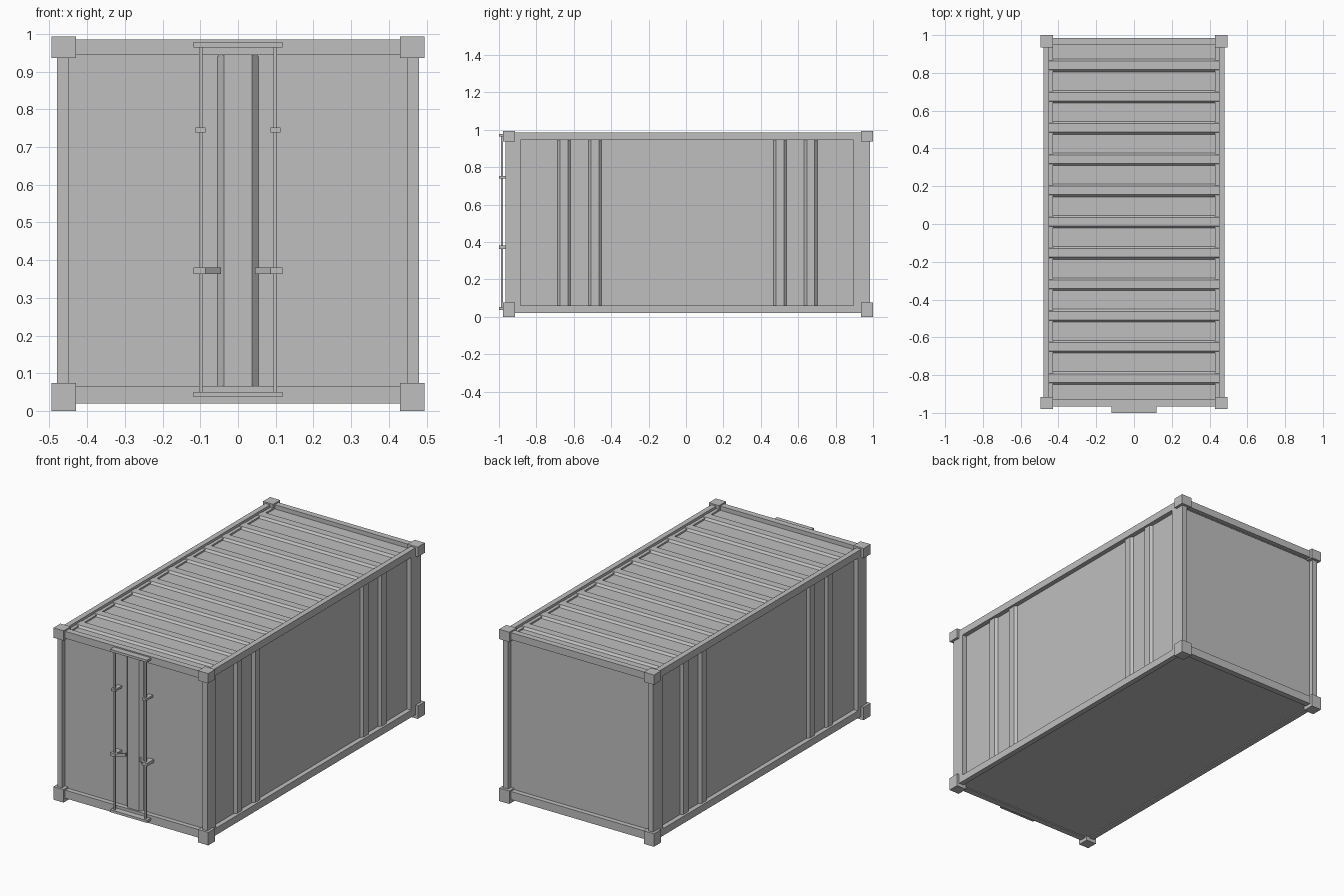
import bpy, bmesh

cube = bpy.data.objects.get("Cube")
if cube:
    bpy.data.objects.remove(cube, do_unlink=True)

# One painted-steel colour for everything
steel = bpy.data.materials.new("grey_steel")
steel.use_nodes = True
GREY = (0.52, 0.52, 0.52, 1)
steel.diffuse_color = GREY
steel.node_tree.nodes["Principled BSDF"].inputs["Base Color"].default_value = GREY


def prism(name, profile, w0, w1, place):
    """Extrude a closed (u, h) profile from w0 to w1; place maps (u, h, w) to xyz."""
    bm = bmesh.new()
    near = [bm.verts.new(place(u, h, w0)) for u, h in profile]
    far = [bm.verts.new(place(u, h, w1)) for u, h in profile]
    bm.faces.new(near)
    bm.faces.new(far[::-1])
    for i in range(len(near)):
        j = (i + 1) % len(near)
        bm.faces.new((near[i], far[i], far[j], near[j]))
    bmesh.ops.recalc_face_normals(bm, faces=bm.faces)
    mesh = bpy.data.meshes.new(name)
    bm.to_mesh(mesh)
    bm.free()
    mesh.materials.append(steel)
    obj = bpy.data.objects.new(name, mesh)
    bpy.context.collection.objects.link(obj)
    return obj


def box(name, x, y, z):
    rect = [(x[0], y[0]), (x[1], y[0]), (x[1], y[1]), (x[0], y[1])]
    return prism(name, rect, z[0], z[1], lambda u, h, w: (u, h, w))


def sides(s, a, b):
    return sorted((s * a, s * b))


def ridged(start, end, back, base, rise, ridges, slope):
    """Sheet profile with raised ridges, each given by its two feet."""
    pts = [(start, back), (start, base)]
    for a, b in ridges:
        pts += [(a, base), (a + slope, base + rise), (b - slope, base + rise), (b, base)]
    return pts + [(end, base), (end, back)]


FRONT, REAR = -0.965, 0.985      # outer faces of the frame
BOTTOM, TOP = 0.02, 0.985
HALF = 0.48

# Corner castings
for s, side in ((1, "left"), (-1, "right")):
    for end, y in (("front", (-0.979, -0.915)), ("rear", (0.935, 1.0))):
        box(f"{side}_{end}_lower_casting", sides(s, 0.43, 0.495), y, (0, 0.075))
        box(f"{side}_{end}_upper_casting", sides(s, 0.43, 0.495), y, (0.936, 0.993))

# Frame: corner posts and long rails
for s, side in ((1, "left"), (-1, "right")):
    x = sides(s, 0.449, HALF)
    box(f"{side}_front_post", x, (FRONT, -0.886), (0.05, 0.95))
    box(f"{side}_rear_post", x, (0.896, REAR), (0.05, 0.95))
    box(f"{side}_lower_rail", x, (-0.93, 0.95), (BOTTOM, 0.061))
    box(f"{side}_upper_rail", x, (-0.93, 0.95), (0.944, TOP))

# Frame: end rails
for end, y in (("front", (FRONT, -0.929)), ("rear", (0.95, REAR))):
    box(f"{end}_lower_rail", (-0.45, 0.45), y, (BOTTOM, 0.067))
    box(f"{end}_upper_rail", (-0.45, 0.45), y, (0.944, TOP))

# Side walls, with two pressed ridges near each end
wall_ridges = [(c - 0.035, c + 0.035) for c in (-0.652, -0.487, 0.502, 0.667)]
wall = ridged(-0.92, 0.94, 0.43, 0.453, 0.014, wall_ridges, 0.014)
for s, side in ((1, "left"), (-1, "right")):
    prism(f"{side}_wall", wall, 0.03, 0.97, lambda u, h, w: (s * h, u, w))

# Roof with evenly spaced cross ridges
roof_ridges = [(-0.849 + 0.1655 * i, -0.782 + 0.1655 * i) for i in range(11)]
roof = ridged(-0.94, 0.96, 0.94, 0.961, 0.012, roof_ridges, 0.011)
prism("roof", roof, -0.452, 0.452, lambda u, h, w: (w, u, h))

# Floor and rear wall
box("floor", (-0.455, 0.455), (-0.94, 0.96), (0.026, 0.05))
box("rear_wall", (-0.452, 0.452), (0.93, 0.957), (0.03, 0.96))

# Doors, with the raised strip where they meet
doors = ridged(-0.452, 0.452, 0.915, 0.938, 0.017, [(-0.054, 0.054)], 0.017)
prism("doors", doors, 0.03, 0.96, lambda u, h, w: (u, -h, w))

# Lock plates across both rods
box("lower_lock_plate", (-0.118, 0.118), (-1, FRONT), (0.037, 0.051))
box("upper_lock_plate", (-0.118, 0.118), (-1, FRONT), (0.964, 0.978))

# Lock rods, their clips and the slanted handles
for s, side in ((1, "left"), (-1, "right")):
    box(f"{side}_lock_rod", sides(s, 0.094, 0.104), (-0.989, -0.979), (0.045, 0.97))
    box(f"{side}_rod_clip", sides(s, 0.086, 0.113), (-1, -0.936), (0.739, 0.752))
    box(f"{side}_handle_bracket", sides(s, 0.086, 0.118), (-1, -0.936), (0.363, 0.381))
    lever = [(0.088, 1.0), (0.045, 0.963), (0.045, 0.953), (0.088, 0.988)]
    prism(f"{side}_handle", lever, 0.363, 0.381, lambda u, h, w: (s * u, -h, w))
